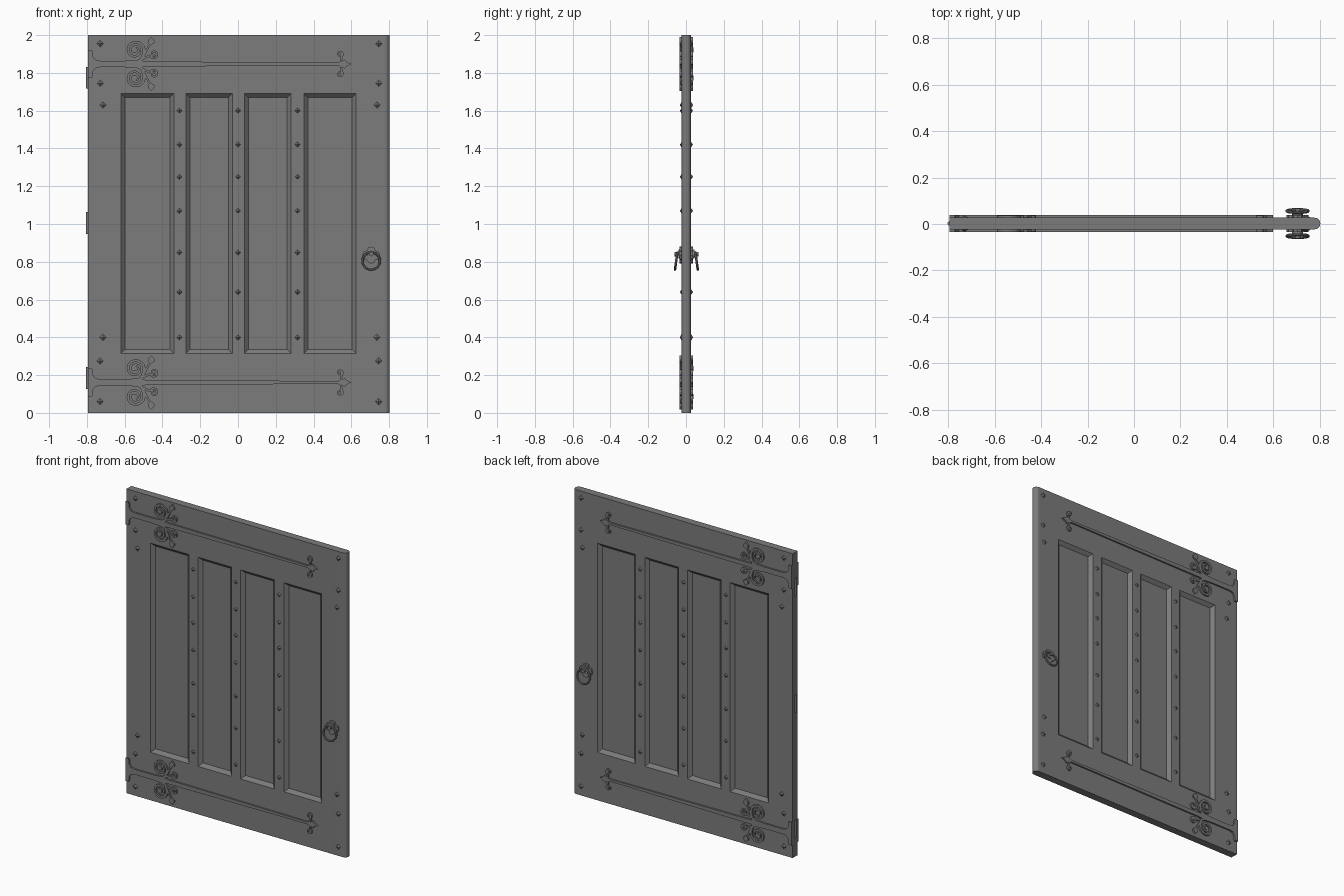
import bpy, bmesh, math
from mathutils import Matrix, Vector

if "Cube" in bpy.data.objects:
    bpy.data.objects.remove(bpy.data.objects["Cube"], do_unlink=True)

grey = bpy.data.materials.new("dark_grey")
grey.use_nodes = True
GREY = (0.2, 0.2, 0.2, 1)
grey.diffuse_color = GREY
grey.node_tree.nodes["Principled BSDF"].inputs["Base Color"].default_value = GREY

HALF = 0.025      # half thickness of the slab
LEFT, ROUND, RIGHT = -0.795, 0.778, 0.803


def finish(bm, name, mirror=True, smooth=False):
    """Turn a bmesh into an object, repeated on the back side."""
    bmesh.ops.recalc_face_normals(bm, faces=bm.faces)
    me = bpy.data.meshes.new(name)
    bm.to_mesh(me)
    bm.free()
    me.materials.append(grey)
    ob = bpy.data.objects.new(name, me)
    ob.location.y = 0.002
    bpy.context.collection.objects.link(ob)
    if mirror:
        mod = ob.modifiers.new("both_sides", "MIRROR")
        mod.use_axis = (False, True, False)
        mod.merge_threshold = 0.0005
    if smooth:
        bpy.ops.object.select_all(action="DESELECT")
        ob.select_set(True)
        bpy.context.view_layer.objects.active = ob
        bpy.ops.object.shade_smooth_by_angle(angle=math.radians(40))
    return ob


def thicken(bm, faces, y_back):
    """Extrude flat faces back to the given depth."""
    geo = bmesh.ops.extrude_face_region(bm, geom=faces, use_keep_orig=True)["geom"]
    for v in geo:
        if isinstance(v, bmesh.types.BMVert):
            v.co.y = y_back


def plate(bm, outline, y):
    vs = [bm.verts.new((x, y, z)) for x, z in outline]
    thicken(bm, [bm.faces.new(vs)], -0.02)


def ribbon(bm, path, w0, w1, y):
    """Flat strip along a path, tapering from width w0 to w1."""
    pts = [Vector(p) for p in path]
    rows = []
    for i, p in enumerate(pts):
        d = (pts[min(i + 1, len(pts) - 1)] - pts[max(i - 1, 0)]).normalized()
        n = Vector((-d.y, d.x)) * (w0 + (w1 - w0) * i / (len(pts) - 1)) / 2
        rows.append([bm.verts.new((q.x, y, q.y)) for q in (p + n, p - n)])
    faces = [bm.faces.new((a[0], a[1], b[1], b[0])) for a, b in zip(rows, rows[1:])]
    thicken(bm, faces, -0.02)


def spiral(cx, cz, r0, r1, a0, turns, s, steps):
    """Spiral points; s flips it above or below the strap axis."""
    out = []
    for i in range(steps + 1):
        t = i / steps
        a = math.radians(a0) + turns * math.tau * t
        r = r0 + (r1 - r0) * t
        out.append((cx + r * math.cos(a), cz + s * r * math.sin(a)))
    return out


# Door slab: a grid with four sunken panels and a rounded closing edge
panels = [(-0.62, -0.34), (-0.275, -0.03), (0.035, 0.28), (0.35, 0.625)]
xs = [LEFT] + [x for p in panels for x in p]
xs += [ROUND + (RIGHT - ROUND) * math.sin(math.radians(a)) for a in range(0, 91, 18)]
zs = [0, 0.315, 1.69, 2]


def depth(x):
    t = max(0, (x - ROUND) / (RIGHT - ROUND))
    return -HALF * math.sqrt(max(0, 1 - t * t))


bm = bmesh.new()
grid = [[bm.verts.new((x, depth(x), z)) for z in zs] for x in xs]
sunk = []
for i in range(len(xs) - 1):
    for j in range(3):
        f = bm.faces.new((grid[i][j], grid[i + 1][j], grid[i + 1][j + 1], grid[i][j + 1]))
        if j == 1 and i in (1, 3, 5, 7):
            sunk.append(f)
bm.normal_update()
rim = [e for e in bm.edges if e.is_boundary and any(v.co.y < -0.0001 for v in e.verts)]
new = bmesh.ops.extrude_edge_only(bm, edges=rim)["geom"]
for v in new:
    if isinstance(v, bmesh.types.BMVert):
        v.co.y = 0
bmesh.ops.inset_individual(bm, faces=sunk, thickness=0.03, depth=-0.02)
bmesh.ops.remove_doubles(bm, verts=bm.verts, dist=0.0002)
finish(bm, "door_slab", smooth=False)

# Pyramid studs along the mullions and at the corners
spots = [(x, z) for x in (-0.31, 0, 0.315) for z in (1.6, 1.42, 1.25, 1.07, 0.85, 0.64, 0.4)]
for z in (1.955, 1.745, 0.275, 0.06):
    spots += [(-0.73, z), (0.745, z)]
for z in (1.63, 0.4):
    spots += [(-0.715, z), (0.735, z)]
bm = bmesh.new()
for x, z in spots:
    r = 0.017 if abs(x) < 0.5 else 0.021
    place = Matrix.Translation((x, -0.029, z)) @ Matrix.Rotation(math.pi / 2, 4, "X")
    bmesh.ops.create_cone(bm, cap_ends=True, segments=4, radius1=r, radius2=0,
                          depth=0.012, matrix=place)
finish(bm, "studs")

# Ornamental strap hinges
for name, zc in (("upper_strap", 1.847), ("lower_strap", 0.161)):
    bm = bmesh.new()
    # End plate, neck and long tapering bar with a pointed tip
    half = [(LEFT, 0.075), (-0.772, 0.075), (-0.768, 0.04), (-0.755, 0.022), (-0.73, 0.017),
            (-0.60, 0.017), (-0.53, 0.022), (-0.49, 0.014), (0.1, 0.01), (0.52, 0.007),
            (0.545, 0.012), (0.565, 0.024), (0.575, 0.012), (0.6, 0)]
    outline = [(x, zc + h) for x, h in half] + [(x, zc - h) for x, h in half[-2::-1]]
    plate(bm, outline, -0.036)
    for s in (1, -1):
        # Large scroll, joined to the bar by a stem
        scroll = spiral(-0.545, zc + s * 0.073, 0.05, 0.012, -30, 1.75, s, 34)
        ribbon(bm, [(-0.535, zc + s * 0.012), (-0.51, zc + s * 0.025)] + scroll, 0.016, 0.01, -0.0355)
        eye = spiral(-0.545, zc + s * 0.073, 0.014, 0.014, 0, 0.9, s, 9)
        plate(bm, eye, -0.0365)
        # Leaf stem, leaf and small curl
        ribbon(bm, [(-0.53, zc + s * 0.012), (-0.505, zc + s * 0.03), (-0.49, zc + s * 0.06),
                    (-0.475, zc + s * 0.09), (-0.462, zc + s * 0.105)], 0.016, 0.008, -0.0350)
        leaf = [(-0.465, 0.098), (-0.442, 0.112), (-0.443, 0.124), (-0.458, 0.143),
                (-0.477, 0.126), (-0.478, 0.112)]
        plate(bm, [(x, zc + s * h) for x, h in leaf], -0.036)
        curl = spiral(-0.445, zc + s * 0.052, 0.022, 0.006, 200, 1.5, s, 20)
        ribbon(bm, [(-0.505, zc + s * 0.028), (-0.485, zc + s * 0.036)] + curl, 0.012, 0.008, -0.0345)
        # Curl beside the tip
        tip = spiral(0.54, zc + s * 0.052, 0.016, 0.005, -60, 1.4, s, 18)
        ribbon(bm, [(0.542, zc + s * 0.008), (0.547, zc + s * 0.025)] + tip, 0.01, 0.007, -0.0355)
    finish(bm, name)

# Hinge barrels on the hanging edge
bm = bmesh.new()
for z in (1.775, 1.005, 0.185):
    bmesh.ops.create_cone(bm, cap_ends=True, segments=12, radius1=0.009, radius2=0.009,
                          depth=0.115, matrix=Matrix.Translation((-0.795, 0, z)))
finish(bm, "hinge_barrels", mirror=False, smooth=True)

# Pull handle back plate with a lobed outline
HX, HZ = 0.705, 0.835
bm = bmesh.new()
half = [(0, 0.045), (0.017, 0.039), (0.022, 0.025), (0.04, 0.018), (0.047, 0),
        (0.04, -0.02), (0.022, -0.026), (0.015, -0.04), (0, -0.045)]
plate(bm, [(HX + x, HZ + h) for x, h in half] + [(HX - x, HZ + h) for x, h in half[-2:0:-1]], -0.036)
finish(bm, "handle_plate")

# Peg carrying the ring
bm = bmesh.new()
for r, y0, y1 in ((0.024, -0.03, -0.042), (0.008, -0.03, -0.06), (0.012, -0.056, -0.064)):
    place = Matrix.Translation((HX, (y0 + y1) / 2, HZ + 0.006)) @ Matrix.Rotation(math.pi / 2, 4, "X")
    bmesh.ops.create_cone(bm, cap_ends=True, segments=16, radius1=r, radius2=r,
                          depth=abs(y1 - y0), matrix=place)
finish(bm, "handle_peg", smooth=True)

# Hanging ring, leaning outward at the bottom
bm = bmesh.new()
N, M = 32, 8
lean = Matrix.Translation((HX, -0.054, 0.804)) @ Matrix.Rotation(math.radians(-8), 4, "X")
loops = []
for i in range(N):
    a = math.tau * i / N
    loop = []
    for j in range(M):
        b = math.tau * j / M
        r = 0.046 + 0.0065 * math.cos(b)
        loop.append(bm.verts.new(lean @ Vector((r * math.cos(a), 0.0065 * math.sin(b), r * math.sin(a)))))
    loops.append(loop)
for i in range(N):
    p, q = loops[i], loops[(i + 1) % N]
    for j in range(M):
        k = (j + 1) % M
        bm.faces.new((p[j], q[j], q[k], p[k]))
finish(bm, "handle_ring", smooth=True)
